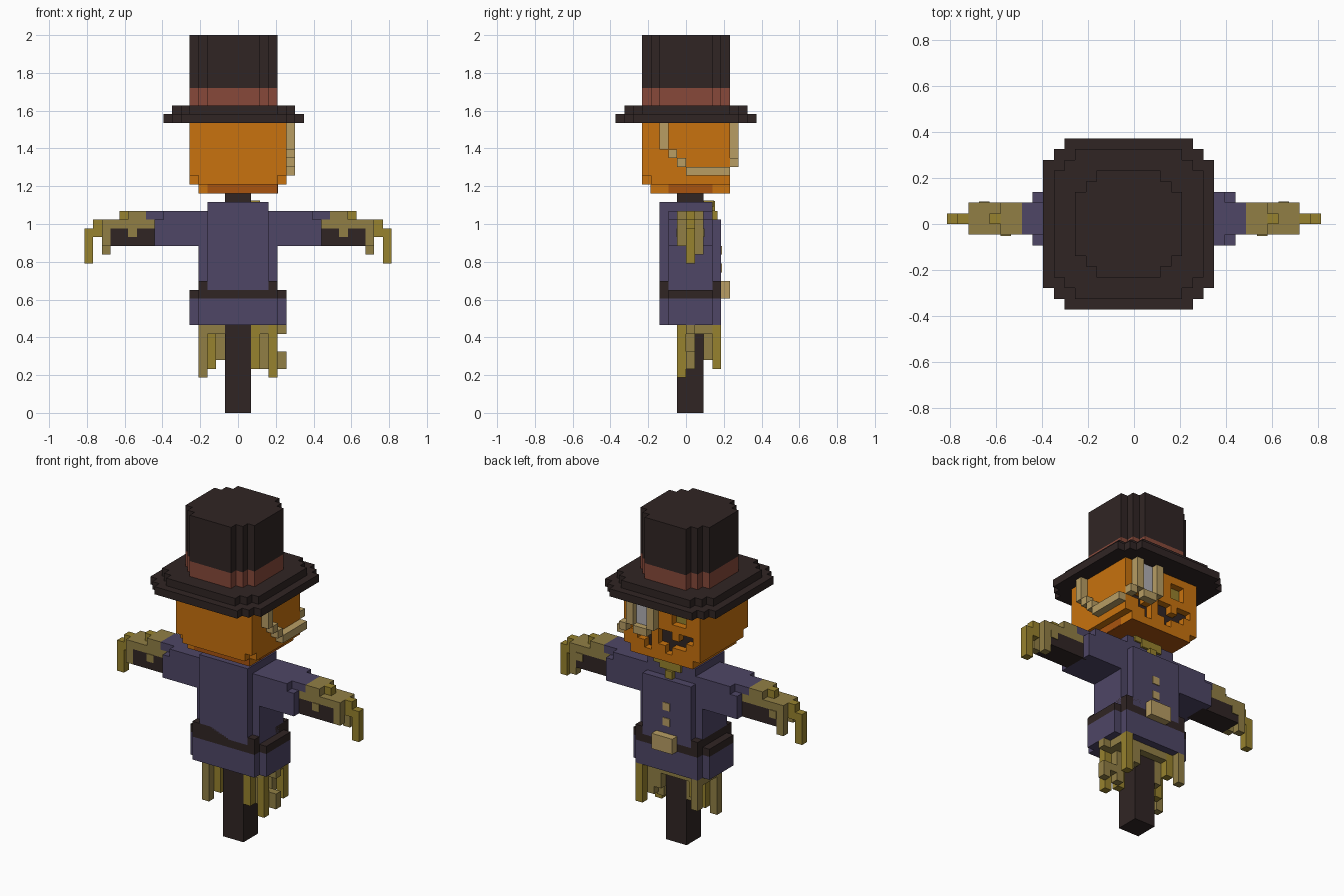
import bpy, bmesh
from mathutils import Vector

if "Cube" in bpy.data.objects:
    bpy.data.objects.remove(bpy.data.objects["Cube"])

U = 2 / 43  # size of one block


def material(name, hexcode):
    rgb = [int(hexcode[i:i + 2], 16) / 255 for i in (0, 2, 4)]
    lin = [c / 12.92 if c < 0.04 else ((c + 0.055) / 1.055) ** 2.4 for c in rgb]
    m = bpy.data.materials.new(name)
    m.use_nodes = True
    m.diffuse_color = (*lin, 1)
    bsdf = m.node_tree.nodes["Principled BSDF"]
    bsdf.inputs["Base Color"].default_value = (*lin, 1)
    bsdf.inputs["Roughness"].default_value = 0.9
    return m


DARK = material("dark brown", "302524")
BAND = material("rust band", "87493a")
ORANGE = material("pumpkin orange", "c8720e")
DEEP = material("deep orange", "a9540f")
PURPLE = material("dusty purple", "4e4666")
HAY = material("dry hay", "917f45")
GOLD = material("golden hay", "97822e")
TAN = material("brass tan", "b89e64")
GLASS = material("pale glass", "b2b0b6")


def blocks(name, mat, boxes):
    """One object from boxes given as x0, x1, y0, y1, z0, z1 in block units."""
    bm = bmesh.new()
    for x0, x1, y0, y1, z0, z1 in boxes:
        lo, hi = Vector((x0, y0, z0)) * U, Vector((x1, y1, z1)) * U
        for v in bmesh.ops.create_cube(bm, size=1)["verts"]:
            v.co = (lo + hi) / 2 + v.co * (hi - lo)
    me = bpy.data.meshes.new(name)
    bm.to_mesh(me)
    bm.free()
    me.materials.append(mat)
    ob = bpy.data.objects.new(name, me)
    bpy.context.collection.objects.link(ob)
    return ob


def disc(x0, x1, r, z0, z1):
    """Stepped round slab as strips along y."""
    edges = [-r, 1 - r, 2 - r, r - 2, r - 1, r]
    return [(x0 + i, x1 - i, a, b, z0, z1)
            for a, b, i in zip(edges, edges[1:], (2, 1, 0, 1, 2))]


def both(boxes):
    """Boxes plus their mirror images across x."""
    return boxes + [(-b[1], -b[0], *b[2:]) for b in boxes]


# Hat
blocks("hat_brim", DARK, disc(-8.5, 7.5, 8, 33, 34) + disc(-7.5, 6.5, 7, 34, 35))
blocks("hat_band", BAND, disc(-5.5, 4.5, 5, 35, 37))
blocks("hat_crown", DARK, disc(-5.5, 4.5, 5, 37, 43))

# Pumpkin head with a carved face layer
blocks("head", ORANGE, [(-5.5, 5.5, -5, 4, 27, 33), (-5.5, 5.5, -4, 4, 26, 27),
                        (-4.5, 4.5, -5, -4, 26, 27), (-4.5, 4.5, -4, 5, 25, 26)])
face = ["###########",
        "#######..##",
        "#######..##",
        "###########",
        "#..##..#..#",
        "##..#....##",
        "###.##.####"]
blocks("carved_face", ORANGE, [(4.5 - c, 5.5 - c, 4, 5, 32 - r, 33 - r)
                               for r, row in enumerate(face)
                               for c, ch in enumerate(row) if ch == "#"])
blocks("mouth_hollow", DARK, [(-4.5, 4.5, 4, 4.1, 26, 29)])
blocks("eye_hollow", GOLD, [(-3.5, -1.5, 4, 4.1, 30, 32)])
blocks("chin_shade", DEEP, [(-3.5, 4.5, -4.05, -4, 25, 26),
                            (4.5, 4.55, -2, 3, 25, 26),
                            (-4.5, 4.5, -4, 5, 24.95, 25)])

# Eyeglass, frame and strap
blocks("eyeglass_lens", GLASS, [(1.5, 3.5, 5, 5.2, 29, 33)])
blocks("eyeglass_frame", TAN, [(0.5, 1.5, 5, 6, 29, 33), (3.5, 4.5, 5, 6, 29, 33),
                               (1.5, 3.5, 5, 6, 28, 29), (4.5, 5.5, 5, 6, 28, 29)])
blocks("eyeglass_strap", TAN, [(5.5, 6.5, 0, 5, 27, 28), (5.5, 6.5, -1, 0, 28, 29),
                               (5.5, 6.5, -2, -1, 29, 30), (5.5, 6.5, -3, -2, 30, 33)])

# Wooden post and crossbar
blocks("post", DARK, [(-1.5, 1.5, -1, 2, 0, 12), (-1.5, 1.5, -1, 2, 23, 25)])
blocks("crossbar", DARK, both([(9, 14.5, -1, 2, 19, 21)]))

# Coat
blocks("coat_body", PURPLE, [(-4.5, 4.5, -2, 3, 14, 22), (-3.5, 3.5, -3, 4, 14, 22),
                             (-3.5, 3.5, -3, 3, 22, 24)])
blocks("sleeves", PURPLE, both([(4.5, 9.5, -2, 3, 19, 22), (3.5, 10.5, -1, 2, 22, 23),
                                (3.5, 8.5, -2, 3, 22, 23)]))
blocks("coat_skirt", PURPLE, [(-4.5, 4.5, -3, 4, 10, 13), (-5.5, 5.5, -2, 3, 10, 13)])
blocks("belt", DARK, [(-4.5, 4.5, -3, 4, 13, 15), (-5.5, 5.5, -2, 3, 13, 14)])
blocks("belt_buckle", TAN, [(-1.5, 1.5, 4, 5, 13, 15)])
blocks("buttons", TAN, [(-0.5, 0.5, 4, 4.1, z, z + 1) for z in (16, 18)])
blocks("neck_hay", GOLD, [(-1.5, 1.5, 3, 3.3, 23, 24.1), (-0.5, 0.5, 3, 3.6, 22, 23),
                          (1.5, 2.5, 2, 3.2, 23.5, 24.2)])

# Hay hands
blocks("hand_hay", HAY, both([(9.5, 15.5, -1, 2, 21, 22), (10.5, 12.5, -1, 2, 22, 23),
                              (14.5, 15.5, 1, 2, 18, 21), (14.5, 15.5, -1, 0, 19, 21),
                              (11.5, 12.5, -1.1, -1, 20, 21), (13.5, 14.5, 2, 2.1, 20, 21)]))
blocks("hand_hay_tips", GOLD, both([(12.5, 13.5, 0, 1, 22, 23), (15.5, 16.5, 0, 1, 21, 22),
                                    (15.5, 17.5, 0, 1, 20, 21), (16.5, 17.5, 0, 1, 17, 20)]))

# Hay hanging under the coat: x, y and lowest z of each strand
strands = [(-4.5, -1, 4), (-3.5, 0, 5), (-2.5, 1, 6), (-3.5, 2, 7), (-4.5, 3, 6),
           (1.5, -1, 5), (2.5, 0, 5), (3.5, -1, 4), (2.5, 2, 6), (3.5, 3, 5), (1.5, 2, 7)]
for name, mat, k in (("skirt_hay", HAY, 0), ("skirt_hay_gold", GOLD, 1)):
    blocks(name, mat, [(x, x + 1, y, y + 1, z, 10) for x, y, z in strands[k::2]])
blocks("skirt_hay_ends", HAY, [(4.5, 5.5, 0, 1, 5, 7), (3.5, 4.5, 0, 1, 6, 7),
                               (4.5, 5.5, 0, 1, 9, 10), (-4.5, 4.5, -1, 3, 9, 9.99)])
